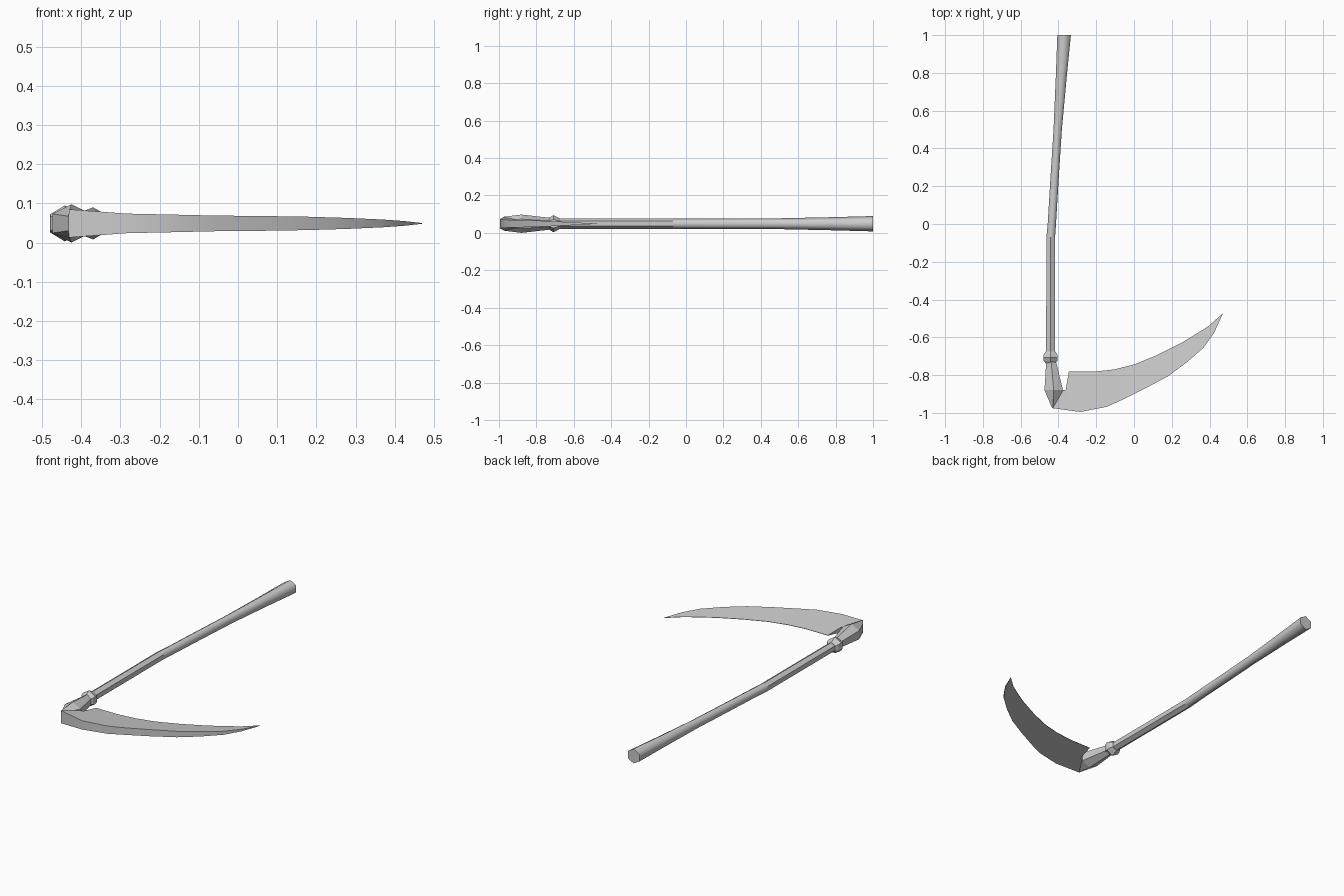
import bpy
import bmesh
from math import cos, sin, pi

if "Cube" in bpy.data.objects:
    bpy.data.objects.remove(bpy.data.objects["Cube"])

Z = 0.049  # height of the tool's centre plane


def make_object(name, bm, smooth_above=None):
    bmesh.ops.recalc_face_normals(bm, faces=bm.faces)
    for f in bm.faces:
        f.smooth = (smooth_above is not None and len(f.verts) == 4
                    and f.calc_center_median().y > smooth_above)
    mesh = bpy.data.meshes.new(name)
    bm.to_mesh(mesh)
    bm.free()
    obj = bpy.data.objects.new(name, mesh)
    bpy.context.collection.objects.link(obj)
    return obj


def bridge(bm, a, b):
    n = len(a)
    for i in range(n):
        j = (i + 1) % n
        bm.faces.new((a[i], a[j], b[j], b[i]))


def hex_loft(name, rings, smooth_above=None):
    """Loft six-sided rings (centre x, y, half width, half height) along y."""
    bm = bmesh.new()
    loops = []
    for cx, y, hx, hz in rings:
        loops.append([bm.verts.new((cx + hx * cos(pi / 2 + k * pi / 3) / cos(pi / 6), y,
                                    Z + hz * sin(pi / 2 + k * pi / 3)))
                      for k in range(6)])
    for a, b in zip(loops, loops[1:]):
        bridge(bm, a, b)
    bm.faces.new(loops[0])
    bm.faces.new(loops[-1])
    return make_object(name, bm, smooth_above)


# long, slightly bent handle: smooth grip, faceted lower half
hex_loft("handle", [
    (-0.370, 1.00, 0.036, 0.041), (-0.385, 0.78, 0.029, 0.035),
    (-0.404, 0.50, 0.022, 0.029), (-0.420, 0.25, 0.022, 0.028),
    (-0.435, 0.00, 0.022, 0.027), (-0.441, -0.07, 0.023, 0.027),
    (-0.442, -0.72, 0.023, 0.027)], smooth_above=-0.06)

# collar between handle and head
hex_loft("collar", [
    (-0.442, -0.675, 0.025, 0.028), (-0.442, -0.690, 0.036, 0.036),
    (-0.442, -0.708, 0.038, 0.046), (-0.442, -0.725, 0.036, 0.036),
    (-0.442, -0.738, 0.025, 0.028)])

# flared head that tapers to a vertical wedge at the blade root
hex_loft("head", [
    (-0.440, -0.715, 0.024, 0.030), (-0.425, -0.880, 0.049, 0.049),
    (-0.430, -0.975, 0.003, 0.037)])

# curved blade: thick outer spine, sharp inner edge
# (outer x, outer y, inner x, inner y, spine half thickness, edge half thickness)
stations = [
    (-0.432, -0.975, -0.375, -0.880, 0.036, 0.016),
    (-0.365, -0.984, -0.362, -0.880, 0.031, 0.015),
    (-0.285, -0.995, -0.345, -0.782, 0.025, 0.001),
    (-0.145, -0.968, -0.210, -0.782, 0.022, 0.001),
    (-0.060, -0.930, -0.105, -0.770, 0.020, 0.001),
    (0.055, -0.873, 0.000, -0.744, 0.019, 0.001),
    (0.180, -0.806, 0.120, -0.695, 0.017, 0.001),
    (0.280, -0.732, 0.250, -0.630, 0.014, 0.001),
    (0.368, -0.655, 0.345, -0.572, 0.010, 0.001),
    (0.425, -0.575, 0.395, -0.540, 0.006, 0.001),
    (0.470, -0.475, 0.468, -0.475, 0.001, 0.001)]
bm = bmesh.new()
loops = []
for ox, oy, ix, iy, t, e in stations:
    loops.append([bm.verts.new(p) for p in (
        (ox, oy, Z - t), (ox, oy, Z + t), (ix, iy, Z + e), (ix, iy, Z - e))])
for a, b in zip(loops, loops[1:]):
    bridge(bm, a, b)
bm.faces.new(loops[0])
bm.faces.new(loops[-1])
blade = make_object("blade", bm)
blade.data.shade_smooth()
bpy.context.view_layer.objects.active = blade
blade.select_set(True)
bpy.ops.object.shade_smooth_by_angle(angle=0.5)
